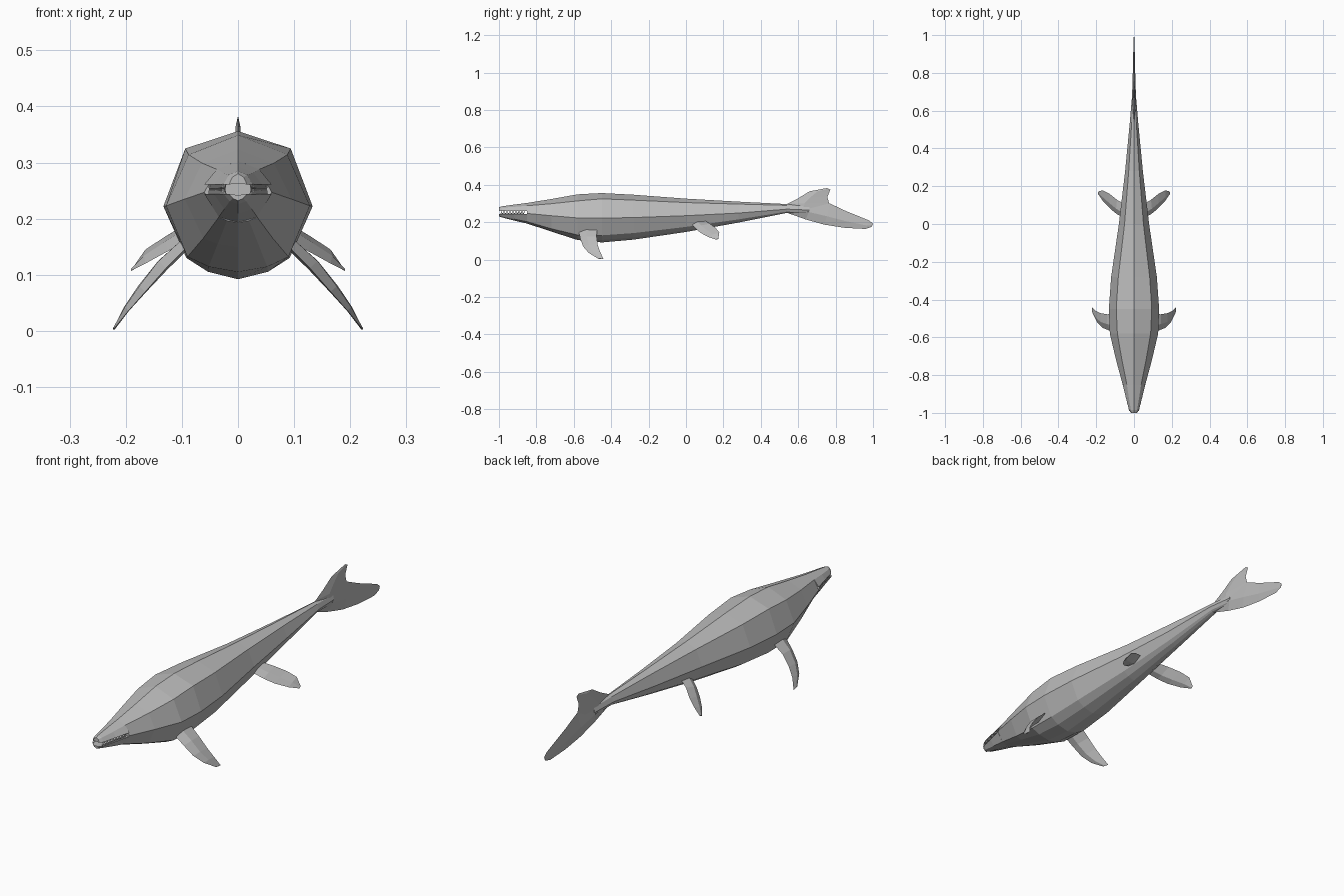
import bpy, bmesh, math
from mathutils import Vector

skin = bpy.data.materials.new("grey skin")
skin.diffuse_color = (0.5, 0.5, 0.5, 1)


def finish(name, bm):
    bmesh.ops.recalc_face_normals(bm, faces=bm.faces)
    me = bpy.data.meshes.new(name)
    bm.to_mesh(me)
    bm.free()
    me.materials.append(skin)
    ob = bpy.data.objects.new(name, me)
    bpy.context.collection.objects.link(ob)
    return ob


def loft(bm, rings):
    """Skin closed rings of equal size and cap both ends."""
    vs = [[bm.verts.new(p) for p in r] for r in rings]
    n = len(vs[0])
    for a, b in zip(vs, vs[1:]):
        for i in range(n):
            j = (i + 1) % n
            bm.faces.new((a[i], a[j], b[j], b[i]))
    bm.faces.new(vs[0])
    bm.faces.new(vs[-1])


def mirrored_ring(y, half):
    """Half outline starting and ending on the centre line."""
    pts = half + [(-x, z) for x, z in half[-2:0:-1]]
    return [(x, y, z) for x, z in pts]


def blade(name, sections, normal, sides=(1,)):
    """Fin with diamond sections: (leading point, trailing point, half thickness)."""
    n = Vector(normal).normalized()
    for s in sides:
        bm = bmesh.new()
        rings = []
        for lead, trail, t in sections:
            a, b = Vector(lead), Vector(trail)
            m = a.lerp(b, 0.4)
            rings.append([(p.x * s, p.y, p.z) for p in (a, m + n * t, b, m - n * t)])
        loft(bm, rings)
        finish(name if len(sides) == 1 else name + ("_right" if s > 0 else "_left"), bm)


# Body: y, top z, ridge x/z, widest x/z, chine x/z, bottom z
body = [
    (-0.85, 0.303, 0.038, 0.288, 0.060, 0.247, 0.034, 0.203, 0.193),
    (-0.72, 0.324, 0.064, 0.299, 0.095, 0.235, 0.062, 0.165, 0.150),
    (-0.58, 0.349, 0.088, 0.314, 0.128, 0.223, 0.090, 0.132, 0.105),
    (-0.45, 0.356, 0.094, 0.325, 0.133, 0.222, 0.092, 0.130, 0.092),
    (-0.28, 0.347, 0.083, 0.318, 0.121, 0.225, 0.084, 0.142, 0.107),
    (0.00, 0.326, 0.050, 0.305, 0.080, 0.235, 0.056, 0.175, 0.148),
    (0.28, 0.310, 0.028, 0.297, 0.047, 0.249, 0.033, 0.215, 0.198),
    (0.54, 0.297, 0.012, 0.290, 0.022, 0.270, 0.015, 0.257, 0.250),
    (0.66, 0.292, 0.007, 0.285, 0.012, 0.265, 0.008, 0.250, 0.244),
]
bm = bmesh.new()
loft(bm, [mirrored_ring(y, [(0, t), (rx, rz), (wx, wz), (cx, cz),
                            (cx * 0.58, cz + 0.65 * (b - cz)), (0, b)])
          for y, t, rx, rz, wx, wz, cx, cz, b in body])
finish("body", bm)

# Jaws: outer edge narrows towards the blunt snout
edge = [(-0.85, 0.060), (-0.92, 0.043), (-0.985, 0.026), (-1.0, 0.016)]
tops = [(0.303, 0.288), (0.294, 0.282), (0.285, 0.278), (0.280, 0.274)]
lows = [(0.203, 0.193), (0.217, 0.209), (0.231, 0.226), (0.236, 0.232)]
bm = bmesh.new()
loft(bm, [mirrored_ring(y, [(0, t), (w * 0.63, r), (w, 0.261), (0, 0.263)])
          for (y, w), (t, r) in zip(edge, tops)])
finish("upper_jaw", bm)
bm = bmesh.new()
loft(bm, [mirrored_ring(y, [(0, 0.242), (w, 0.244), (w * 0.57, c), (0, b)])
          for (y, w), (c, b) in zip(edge, lows)])
finish("lower_jaw", bm)

# Teeth: small pointed cones along both jaws
bm = bmesh.new()
for i in range(16):
    y = -0.865 - 0.008 * i
    for (y0, w0), (y1, w1) in zip(edge, edge[1:]):
        if y1 <= y <= y0:
            w = (w0 + (w1 - w0) * (y - y0) / (y1 - y0)) * 0.9
    for s in (-1, 1):
        for base, tip in ((0.262, 0.249), (0.243, 0.256)):
            yy = y if tip < base else y - 0.004
            ring = [bm.verts.new((s * w + 0.003 * math.cos(k * math.pi / 2),
                                  yy + 0.003 * math.sin(k * math.pi / 2), base))
                    for k in range(4)]
            apex = bm.verts.new((s * w, yy, tip))
            for k in range(4):
                bm.faces.new((ring[k], ring[(k + 1) % 4], apex))
            bm.faces.new(ring)
finish("teeth", bm)

# Front flippers
blade("front_flipper", [
    ((0.085, -0.575, 0.155), (0.095, -0.475, 0.165), 0.010),
    ((0.128, -0.565, 0.112), (0.142, -0.478, 0.125), 0.011),
    ((0.165, -0.550, 0.070), (0.178, -0.472, 0.080), 0.008),
    ((0.195, -0.520, 0.036), (0.203, -0.460, 0.043), 0.005),
    ((0.220, -0.470, 0.005), (0.223, -0.440, 0.002), 0.002)],
    (0.75, 0, 0.66), (-1, 1))

# Rear flippers
blade("rear_flipper", [
    ((0.050, 0.030, 0.190), (0.050, 0.105, 0.207), 0.009),
    ((0.090, 0.052, 0.165), (0.090, 0.128, 0.192), 0.009),
    ((0.125, 0.080, 0.142), (0.130, 0.160, 0.168), 0.007),
    ((0.165, 0.122, 0.120), (0.165, 0.178, 0.145), 0.005),
    ((0.191, 0.160, 0.107), (0.188, 0.173, 0.112), 0.002)],
    (0.52, -0.2, 0.83), (-1, 1))

# Tail fluke: upper lobe and longer lower lobe
blade("tail_upper_lobe", [
    ((0, 0.530, 0.285), (0, 0.780, 0.240), 0.010),
    ((0, 0.545, 0.300), (0, 0.765, 0.302), 0.009),
    ((0, 0.600, 0.328), (0, 0.756, 0.335), 0.007),
    ((0, 0.660, 0.365), (0, 0.768, 0.365), 0.004),
    ((0, 0.755, 0.383), (0, 0.772, 0.374), 0.001)], (1, 0, 0))
blade("tail_lower_lobe", [
    ((0, 0.530, 0.254), (0, 0.545, 0.296), 0.012),
    ((0, 0.640, 0.215), (0, 0.680, 0.315), 0.011),
    ((0, 0.740, 0.187), (0, 0.770, 0.300), 0.008),
    ((0, 0.850, 0.170), (0, 0.850, 0.262), 0.005),
    ((0, 0.960, 0.164), (0, 0.980, 0.209), 0.003),
    ((0, 0.992, 0.175), (0, 1.000, 0.192), 0.001)], (1, 0, 0))
